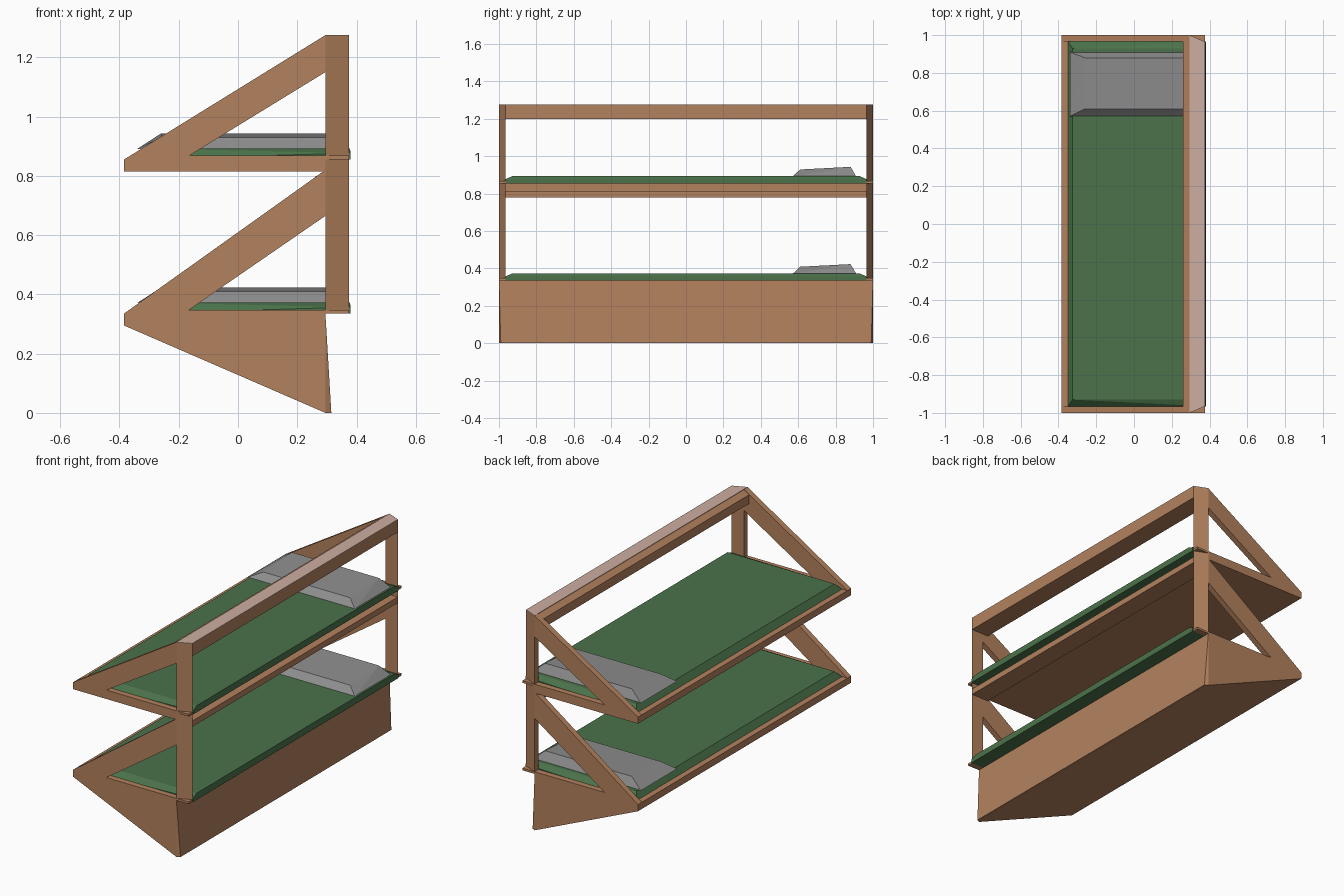
import bpy, bmesh

if "Cube" in bpy.data.objects:
    bpy.data.objects.remove(bpy.data.objects["Cube"])


def material(name, rgb):
    m = bpy.data.materials.new(name)
    m.diffuse_color = (*rgb, 1)
    m.use_nodes = True
    m.node_tree.nodes["Principled BSDF"].inputs["Base Color"].default_value = m.diffuse_color
    return m


WOOD = material("wood", (0.45, 0.22, 0.11))
PALE = material("pale_wood", (0.62, 0.42, 0.36))
GREEN = material("green_fabric", (0.07, 0.17, 0.07))
GREY = material("grey_fabric", (0.27, 0.27, 0.27))


def finish(bm, name, mat):
    bmesh.ops.recalc_face_normals(bm, faces=bm.faces)
    me = bpy.data.meshes.new(name)
    bm.to_mesh(me)
    bm.free()
    me.materials.append(mat)
    ob = bpy.data.objects.new(name, me)
    bpy.context.collection.objects.link(ob)
    return ob


def hull(name, pts, mat):
    """Convex solid around the points."""
    bm = bmesh.new()
    for p in pts:
        bm.verts.new(p)
    bmesh.ops.convex_hull(bm, input=bm.verts)
    bmesh.ops.dissolve_limit(bm, angle_limit=0.01, verts=bm.verts, edges=bm.edges)
    return finish(bm, name, mat)


def prism(name, profile, y0, y1, mat):
    """XZ profile extruded along y."""
    bm = bmesh.new()
    f = bm.faces.new([bm.verts.new((x, y0, z)) for x, z in profile])
    g = bmesh.ops.extrude_face_region(bm, geom=[f])
    bmesh.ops.translate(bm, vec=(0, y1 - y0, 0),
                        verts=[v for v in g["geom"] if isinstance(v, bmesh.types.BMVert)])
    return finish(bm, name, mat)


def both(pts):
    """Mirror points front to back."""
    return [(x, s * y, z) for x, y, z in pts for s in (-1, 1)]


# Wedge base
hull("wedge_base", both([(-.385, 1, .295), (-.385, 1, .335), (.295, 1, .335),
                         (.295, 1, 0), (.315, .99, 0), (.295, .965, .29)]), WOOD)

# Upper bunk slab
prism("upper_slab", [(-.385, .815), (-.385, .855), (.295, .855), (.295, .815)], -1, 1, WOOD)

for bunk, z, top, under in (("lower", .335, .82, .665), ("upper", .855, 1.275, 1.15)):
    # Diagonal end braces with a thin sill
    notch = -.165
    brace = [(-.385, z), (.295, top), (.295, under), (notch, z + .013),
             (.375, z + .013), (.375, z)]
    for side, y in (("front", -1), ("back", .965)):
        prism(f"{bunk}_{side}_brace", brace, y, y + .035, WOOD)

    # Mattress
    hull(f"{bunk}_mattress", both([(-.35, .965, z), (.38, .965, z),
                                   (-.325, .93, z + .038), (.38, .965, z + .022),
                                   (.378, .93, z + .038)]), GREEN)

    # Pillow
    p = z + .036
    hull(f"{bunk}_pillow", [(x, y, p) for x in (-.34, .37) for y in (.57, .91)]
         + [(x, y, h) for x in (-.26, .31)
            for y, h in ((.61, z + .074), (.88, z + .088))], GREY)

# Corner posts, triangular in plan
for side, s in (("front", -1), ("back", 1)):
    hull(f"{side}_post", [(x, s * y, z) for z in (.335, 1.273)
                          for x, y in ((.295, 1), (.375, .965), (.295, .965))], WOOD)

# Long rails on the tall side
hull("top_rail", both([(.26, .965, 1.2), (.26, .965, 1.253), (.295, 1, 1.2),
                       (.295, 1, 1.273), (.375, .965, 1.2), (.375, .965, 1.273)]), WOOD)
hull("top_rail_cap", both([(x, y, z) for z in (1.273, 1.276)
                           for x, y in ((.295, 1), (.375, .965))]), PALE)
hull("middle_rail", both([(.26, .965, .78), (.26, .965, .797), (.295, 1, .78),
                          (.295, 1, .815), (.375, .965, .78), (.375, .965, .815)]), WOOD)
